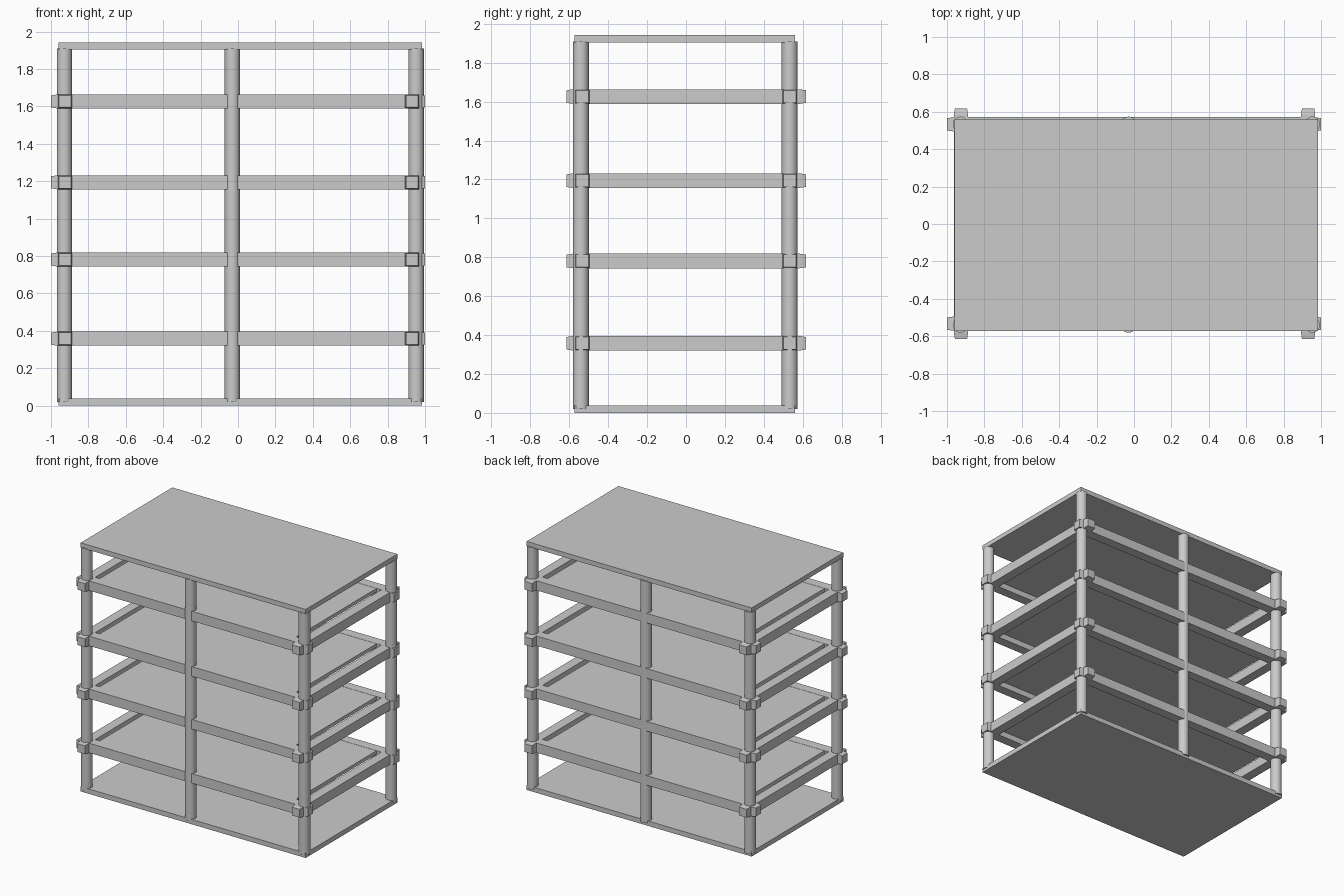
import bpy, bmesh
from mathutils import Matrix, Vector

if "Cube" in bpy.data.objects:
    bpy.data.objects.remove(bpy.data.objects["Cube"])


def box(name, lo, hi):
    lo, hi = Vector(lo), Vector(hi)
    bpy.ops.mesh.primitive_cube_add(size=1, location=(lo + hi) / 2)
    ob = bpy.context.object
    ob.name = name
    ob.scale = hi - lo
    bpy.ops.object.transform_apply(location=False, rotation=False, scale=True)
    return ob


def beam(name, axis, lo, hi, cross, z, w=0.076, h=0.075, tip=0.035):
    """Square bar along x or y whose two ends taper slightly."""
    bm = bmesh.new()
    rings = []
    for t, s in ((lo, 0.86), (lo + tip, 1), (hi - tip, 1), (hi, 0.86)):
        ring = []
        for a, b in ((-1, -1), (1, -1), (1, 1), (-1, 1)):
            c, v = cross + a * w * s / 2, z + b * h * s / 2
            ring.append(bm.verts.new((t, c, v) if axis == 'x' else (c, t, v)))
        rings.append(ring)
    for r, q in zip(rings, rings[1:]):
        for i in range(4):
            j = (i + 1) % 4
            bm.faces.new((r[i], r[j], q[j], q[i]))
    bm.faces.new(rings[0])
    bm.faces.new(rings[-1])
    bmesh.ops.recalc_face_normals(bm, faces=bm.faces)
    me = bpy.data.meshes.new(name)
    bm.to_mesh(me)
    bm.free()
    ob = bpy.data.objects.new(name, me)
    bpy.context.collection.objects.link(ob)


# Base and top boards
box("base_board", (-0.96, -0.572, 0), (0.985, 0.56, 0.038))
box("top_board", (-0.96, -0.572, 1.905), (0.985, 0.56, 1.942))

# Six round posts
for x in (-0.928, -0.03, 0.953):
    for y in (-0.54, 0.533):
        bpy.ops.mesh.primitive_cylinder_add(vertices=32, radius=0.041, depth=1.89,
                                            location=(x, y, 0.965))
        bpy.context.object.name = "post"
        bpy.ops.object.shade_smooth_by_angle()

# Four levels: frame of crossing beams with a shelf board between
for z in (0.358, 0.781, 1.194, 1.626):
    for y in (-0.533, 0.533):
        beam("long_beam", 'x', -1.0, 1.0, y, z)
    for x in (-0.925, 0.931):
        beam("side_beam", 'y', -0.615, 0.618, x, z)
    box("shelf", (-0.85, -0.56, z + 0.008), (0.85, 0.56, z + 0.036))
